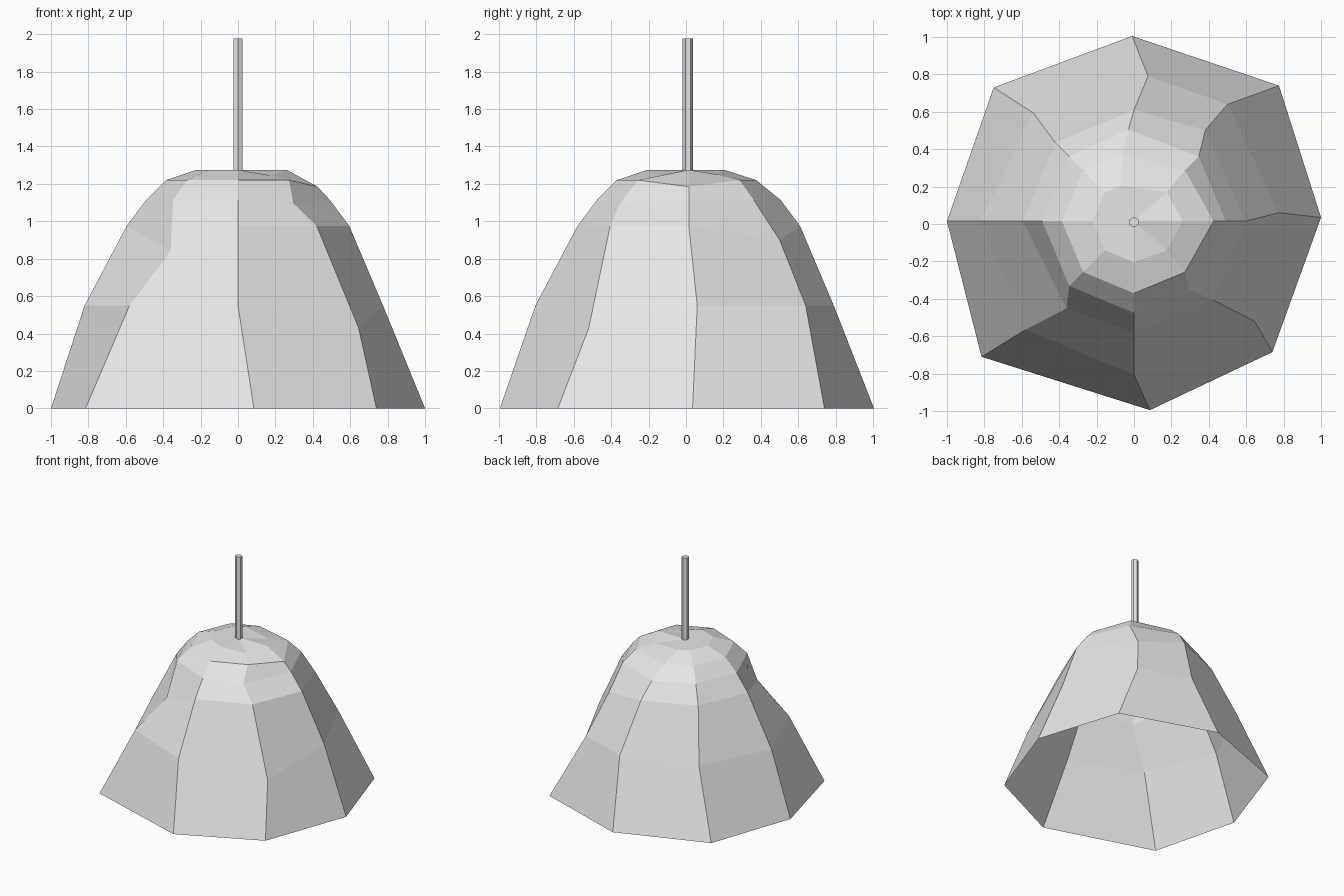
import bpy
import bmesh
from math import cos, sin, tau
from mathutils import Vector

default_cube = bpy.data.objects.get("Cube")
if default_cube:
    bpy.data.objects.remove(default_cube, do_unlink=True)


def make_material(name, colour):
    material = bpy.data.materials.new(name)
    material.use_nodes = True
    material.diffuse_color = colour
    material.node_tree.nodes["Principled BSDF"].inputs["Base Color"].default_value = colour
    return material


def make_object(name, bm, material):
    mesh = bpy.data.meshes.new(name)
    bm.normal_update()
    bm.to_mesh(mesh)
    bm.free()
    mesh.materials.append(material)
    created = bpy.data.objects.new(name, mesh)
    bpy.context.collection.objects.link(created)
    return created


pale_grey = make_material("pale_grey", (0.8, 0.8, 0.8, 1))

# Eight-sided shade: one (radius, height) pair per ring, rim first
SIDES = 8
RIGHT, BACK_RIGHT, BACK, BACK_LEFT, LEFT, FRONT_LEFT, FRONT, FRONT_RIGHT = range(SIDES)
profile = [(0.99, 0), (0.82, 0.55), (0.595, 0.975), (0.49, 1.115), (0.385, 1.22), (0.22, 1.275)]
RIM, LOWER, MIDDLE, UPPER, SHOULDER, CROWN = range(len(profile))

# Hand-bent corners that make the shade irregular
bends = {
    (RIM, RIGHT): (0.01, 0.02, 0),
    (RIM, BACK_RIGHT): (0.075, 0.025, 0),
    (RIM, BACK): (-0.01, 0, 0),
    (RIM, BACK_LEFT): (-0.05, 0.015, 0),
    (RIM, LEFT): (-0.01, 0, 0),
    (RIM, FRONT_LEFT): (-0.115, -0.025, 0),
    (RIM, FRONT): (0.085, -0.02, 0),
    (RIM, FRONT_RIGHT): (0.04, 0, 0),
    (LOWER, RIGHT): (-0.045, 0.045, 0),
    (LOWER, BACK_RIGHT): (-0.08, 0.045, 0),
    (LOWER, BACK): (0.075, -0.045, 0),
    (LOWER, BACK_LEFT): (0.04, 0, 0),
    (LOWER, FRONT_RIGHT): (0.065, 0.045, -0.12),
    (MIDDLE, BACK_RIGHT): (-0.04, 0.065, -0.075),
    (MIDDLE, FRONT_LEFT): (0.06, -0.045, -0.135),
    (UPPER, BACK): (-0.03, 0, 0),
    (UPPER, FRONT_RIGHT): (-0.05, -0.02, -0.02),
    (SHOULDER, RIGHT): (0.04, 0, -0.035),
    (SHOULDER, BACK): (-0.06, -0.025, 0),
    (CROWN, RIGHT): (0.04, 0, 0),
    (CROWN, BACK_RIGHT): (0.02, 0, -0.025),
    (CROWN, BACK): (-0.07, -0.03, 0),
    (CROWN, FRONT_RIGHT): (0.02, 0, -0.03),
}

bm = bmesh.new()
rings = []
for level, (radius, height) in enumerate(profile):
    ring = []
    for side in range(SIDES):
        angle = tau * side / SIDES
        corner = Vector((radius * cos(angle), radius * sin(angle) + 0.015, height))
        corner += Vector(bends.get((level, side), (0, 0, 0)))
        ring.append(bm.verts.new(corner))
    rings.append(ring)

for below, above in zip(rings, rings[1:]):
    for side in range(SIDES):
        after = (side + 1) % SIDES
        bm.faces.new((below[side], below[after], above[after], above[side]))

# Closed crown around the cord; the rim stays open
peak = bm.verts.new((0, 0.015, profile[CROWN][1]))
crown = rings[CROWN]
for side in range(SIDES):
    bm.faces.new((crown[side], crown[(side + 1) % SIDES], peak))
make_object("lamp_shade", bm, pale_grey)

# Six-sided hanging cord
cord_bottom, cord_top = 1.27, 1.977
bm = bmesh.new()
bmesh.ops.create_cone(bm, cap_ends=True, segments=6, radius1=0.028, radius2=0.028,
                      depth=cord_top - cord_bottom)
bmesh.ops.translate(bm, verts=bm.verts, vec=(0, 0.01, (cord_bottom + cord_top) / 2))
make_object("hanging_cord", bm, pale_grey)
